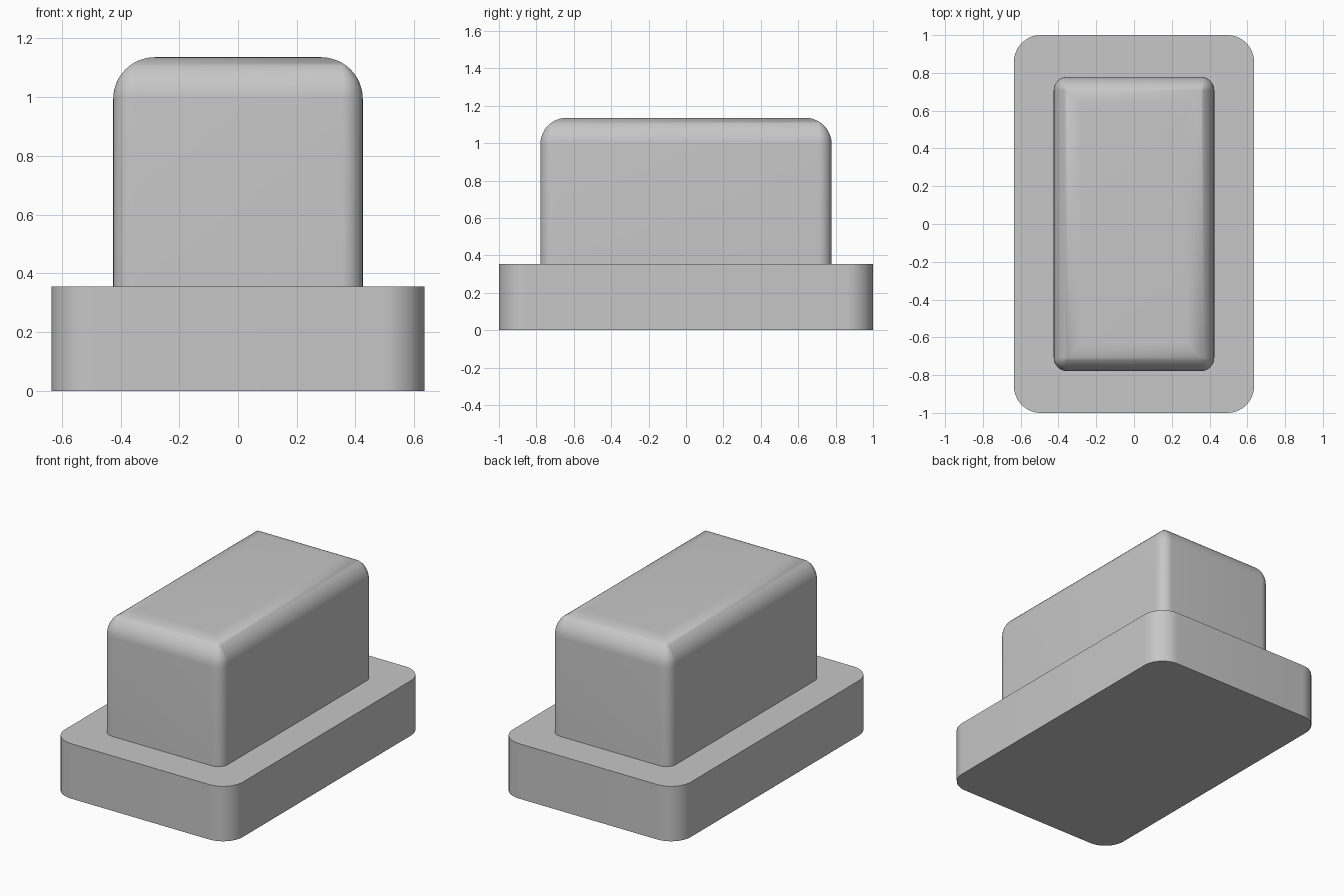
import bpy
import bmesh
import math

default = bpy.data.objects.get("Cube")
if default:
    bpy.data.objects.remove(default, do_unlink=True)

GREY = (0.57, 0.57, 0.57, 1.0)
grey = bpy.data.materials.new("plain_grey")
grey.use_nodes = True
grey.diffuse_color = GREY
grey.node_tree.nodes["Principled BSDF"].inputs["Base Color"].default_value = GREY


def rounded_ring(bm, half_x, half_y, radius, z, steps=10):
    """Ring of vertices around a rectangle with rounded corners."""
    ring = []
    for corner, (sx, sy) in enumerate([(1, 1), (-1, 1), (-1, -1), (1, -1)]):
        for i in range(steps + 1):
            a = math.pi / 2 * (corner + i / steps)
            x = sx * (half_x - radius) + radius * math.cos(a)
            y = sy * (half_y - radius) + radius * math.sin(a)
            ring.append(bm.verts.new((x, y, z)))
    return ring


def rounded_block(name, half_x, half_y, corner, bottom, top, fillet=0.0, steps=12):
    """Upright block with rounded corners and an optional fillet round the top."""
    levels = [(0.0, bottom), (0.0, top - fillet)]
    if fillet:
        for i in range(1, steps + 1):
            a = math.pi / 2 * i / steps
            levels.append((fillet * (1 - math.cos(a)), top - fillet * (1 - math.sin(a))))

    bm = bmesh.new()
    rings = [rounded_ring(bm, half_x - d, half_y - d, max(corner - d, 0.0), z)
             for d, z in levels]
    for low, high in zip(rings, rings[1:]):
        for i in range(len(low)):
            j = (i + 1) % len(low)
            bm.faces.new((low[i], low[j], high[j], high[i]))
    bm.faces.new(reversed(rings[0]))
    bm.faces.new(rings[-1])
    # The corners narrow to a mitre where the fillet outgrows them
    bmesh.ops.remove_doubles(bm, verts=bm.verts[:], dist=0.0001)
    bmesh.ops.recalc_face_normals(bm, faces=bm.faces[:])

    mesh = bpy.data.meshes.new(name)
    bm.to_mesh(mesh)
    bm.free()
    mesh.materials.append(grey)
    obj = bpy.data.objects.new(name, mesh)
    bpy.context.collection.objects.link(obj)
    bpy.ops.object.select_all(action="DESELECT")
    obj.select_set(True)
    bpy.context.view_layer.objects.active = obj
    bpy.ops.object.shade_smooth_by_angle(angle=math.radians(35))
    return obj


# Wide base plate with square top and bottom edges
BASE_TOP = 0.355
rounded_block("base_plate", 0.636, 1.0, 0.142, 0.0, BASE_TOP)

# Tall upper block with a generous fillet round its top
rounded_block("upper_block", 0.425, 0.779, 0.071, BASE_TOP, 1.136, fillet=0.142)
